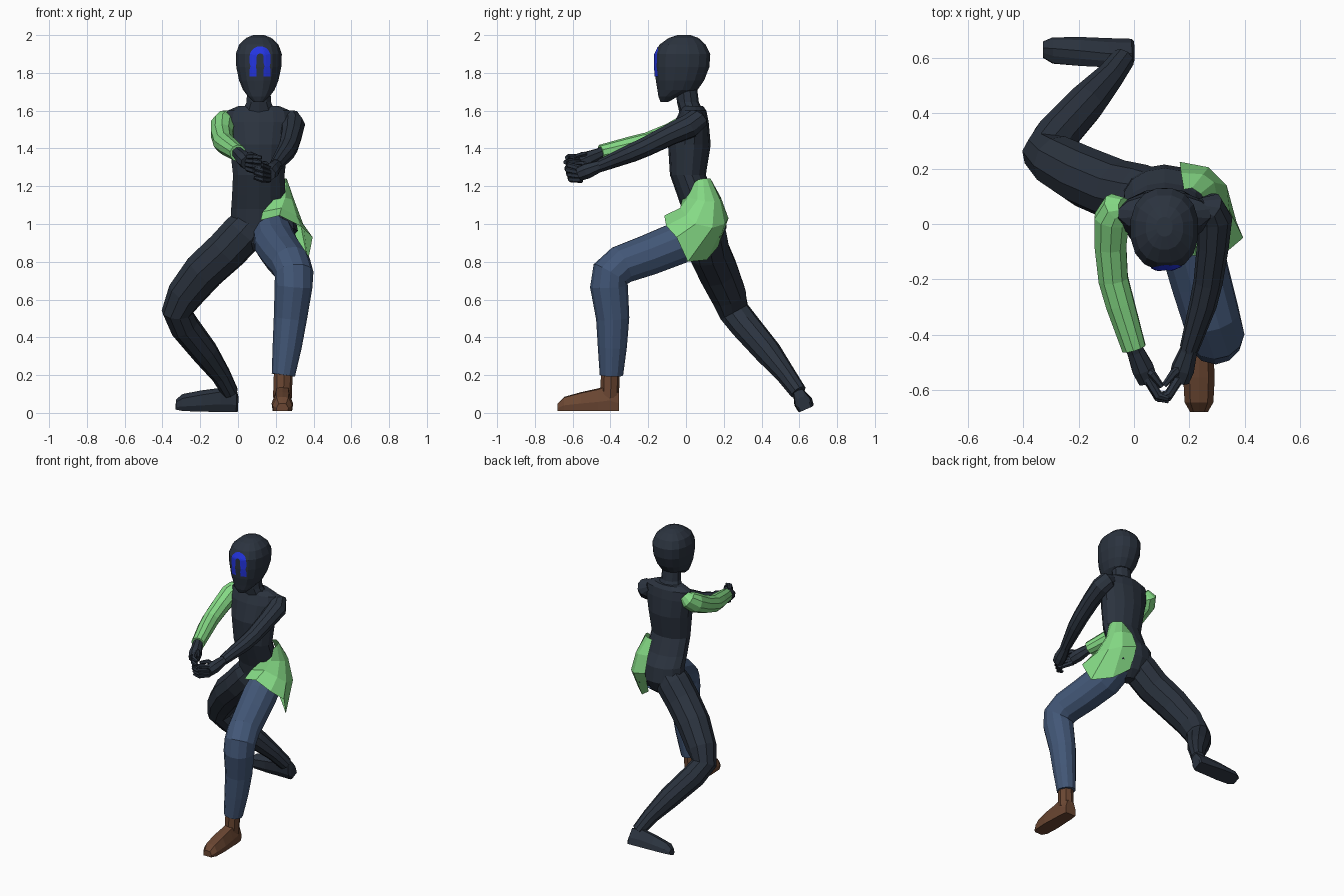
import bpy, bmesh, math
from mathutils import Vector as V
from mathutils.bvhtree import BVHTree


def material(name, rgb):
    m = bpy.data.materials.new(name)
    m.diffuse_color = (*rgb, 1)
    return m


DARK = material("dark navy", (0.024, 0.033, 0.049))
GREEN = material("light green", (0.235, 0.70, 0.235))
DENIM = material("denim blue", (0.055, 0.095, 0.185))
BROWN = material("brown leather", (0.145, 0.062, 0.032))
BLUE = material("bright blue", (0.017, 0.035, 0.75))


def loft(name, rings, mat, closed=True, caps=True):
    """Skin a list of equal-length point rings."""
    bm = bmesh.new()
    rows = [[bm.verts.new(p) for p in ring] for ring in rings]
    n = len(rows[0])
    for a, b in zip(rows, rows[1:]):
        for i in range(n if closed else n - 1):
            j = (i + 1) % n
            bm.faces.new((a[i], a[j], b[j], b[i]))
    if caps:
        bm.faces.new(rows[0])
        bm.faces.new(rows[-1])
    bmesh.ops.recalc_face_normals(bm, faces=bm.faces)
    mesh = bpy.data.meshes.new(name)
    bm.to_mesh(mesh)
    bm.free()
    mesh.materials.append(mat)
    ob = bpy.data.objects.new(name, mesh)
    bpy.context.collection.objects.link(ob)
    return ob


def tube(name, path, mat, sides=10):
    """Limb through (x, y, z, radius) stations."""
    pts = [V(p[:3]) for p in path]
    side, rings = V((0.9, 0.1, 0.3)), []
    for i, p in enumerate(pts):
        t = (pts[min(i + 1, len(pts) - 1)] - pts[max(i - 1, 0)]).normalized()
        side = (side - t * side.dot(t)).normalized()
        up = t.cross(side)
        angles = [math.tau * k / sides for k in range(sides)]
        rings.append([p + path[i][3] * (side * math.cos(a) + up * math.sin(a)) for a in angles])
    return loft(name, rings, mat)


def stack(name, sections, mat, sides=14, power=1.0):
    """Horizontal oval sections: z, centre y, half width, half depth."""
    def s(v):
        return math.copysign(abs(v) ** power, v)
    rings = []
    for z, cy, rx, ry in sections:
        angles = [math.tau * (k + 0.5) / sides for k in range(sides)]
        rings.append([(0.11 + rx * s(math.cos(a)), cy + ry * s(math.sin(a)), z) for a in angles])
    return loft(name, rings, mat)


def foot(name, origin, fwd, side, mat, sections):
    """Foot sections: distance forward, height, half width."""
    o, f, w = V(origin), V(fwd).normalized(), V(side).normalized()
    up = w.cross(f)
    up = up if up.z > 0 else -up
    shape = [(-0.9, 0), (0.9, 0), (1, 0.4), (0.6, 0.95), (0, 1), (-0.6, 0.95), (-1, 0.4)]
    loft(name, [[o + f * d + w * hw * a + up * h * b for a, b in shape]
                for d, h, hw in sections], mat)


# head, neck and torso
head = stack("head", [
    (1.645, -0.115, 0.025, 0.02), (1.675, -0.095, 0.058, 0.052), (1.71, -0.045, 0.085, 0.108),
    (1.76, -0.032, 0.106, 0.13), (1.83, -0.021, 0.121, 0.147), (1.90, -0.018, 0.124, 0.149),
    (1.95, -0.018, 0.106, 0.124), (1.985, -0.013, 0.068, 0.08), (2.0, -0.01, 0.03, 0.035)],
    DARK, 16, 0.88)
stack("neck", [(1.59, 0.03, 0.095, 0.065), (1.645, 0.01, 0.068, 0.058), (1.74, 0.0, 0.064, 0.056)], DARK, 10)
stack("torso", [
    (0.86, 0.08, 0.04, 0.04), (0.9, 0.09, 0.095, 0.085), (0.98, 0.105, 0.15, 0.11),
    (1.08, 0.09, 0.15, 0.112), (1.15, 0.052, 0.145, 0.098), (1.26, 0.01, 0.14, 0.095),
    (1.42, 0.018, 0.158, 0.113), (1.54, 0.03, 0.18, 0.09), (1.6, 0.038, 0.17, 0.07),
    (1.625, 0.035, 0.11, 0.055)], DARK)

# left buttock under the skirt
tube("left_hip", [(0.15, 0.1, 1.1, 0.06), (0.2, 0.1, 1.03, 0.105), (0.21, 0.08, 0.95, 0.108)], DARK)

# face marking: arch strip laid onto the front of the head
tree = BVHTree.FromPolygons([v.co for v in head.data.vertices],
                            [p.vertices for p in head.data.polygons])


def on_face(x, z):
    hit = tree.ray_cast(V((x, -1, z)), V((0, 1, 0)))[0]
    return (x, hit.y - 0.004, z)


centre = [(-0.037, z) for z in (1.78, 1.815, 1.835, 1.855, 1.885)]
centre += [(-0.037 * math.cos(a), 1.885 + 0.037 * math.sin(a))
           for a in [math.pi * k / 10 for k in range(1, 10)]]
centre += [(-x, z) for x, z in centre[4::-1]]
strip = []
for i, (x, z) in enumerate(centre):
    if z > 1.885:
        d = V((x, z - 1.885)).normalized()
    else:
        d = V((math.copysign(1, x), 0))
    wide = 0.014 if abs(z - 1.835) < 0.01 else 0.019
    strip.append([on_face(0.117 + x + d.x * wide * k, z + d.y * wide * k) for k in (-1, -0.3, 0.3, 1)])
loft("face_marking", strip, BLUE, closed=False, caps=False)

# arms
tube("right_sleeve", [
    (-0.035, 0.06, 1.575, 0.035), (-0.06, 0.06, 1.555, 0.058), (-0.08, 0.02, 1.525, 0.066),
    (-0.085, -0.08, 1.475, 0.06), (-0.075, -0.2, 1.43, 0.056), (-0.05, -0.29, 1.41, 0.054),
    (0.0, -0.45, 1.375, 0.045)], GREEN)
tube("left_arm", [
    (0.24, 0.06, 1.57, 0.035), (0.27, 0.06, 1.555, 0.06), (0.29, 0.02, 1.52, 0.066),
    (0.285, -0.08, 1.475, 0.058), (0.268, -0.21, 1.41, 0.053), (0.25, -0.29, 1.375, 0.05),
    (0.2, -0.45, 1.31, 0.035)], DARK)


def hand(label, wrist, knuckle, tip):
    w, k, t = V(wrist), V(knuckle), V(tip)
    tube(label + "_palm", [(*(w + (w - k) * 0.3), 0.034), (*w, 0.033),
                           (*w.lerp(k, 0.6), 0.043), (*k, 0.038)], DARK, 8)
    for i in range(4):
        off = V((0, 0.008 * abs(i - 1), 0.036 - 0.025 * i))
        mid = k.lerp(t, 0.5) + V((0, -0.028, 0)) + off
        tube(f"{label}_finger_{i + 1}", [(*(k + off * 0.8), 0.017), (*mid, 0.015),
                                         (*(t + off), 0.01)], DARK, 6)
    a = w.lerp(k, 0.5)
    tube(label + "_thumb", [(*a, 0.018), (*(a.lerp(t, 0.4) + V((0, 0.02, 0.035))), 0.015),
                            (*(a.lerp(t, 0.75) + V((0, 0.02, 0.035))), 0.01)], DARK, 6)


hand("right_hand", (0.005, -0.46, 1.37), (0.05, -0.565, 1.325), (0.125, -0.64, 1.315))
hand("left_hand", (0.197, -0.46, 1.305), (0.163, -0.565, 1.265), (0.085, -0.635, 1.285))

# trailing right leg
tube("right_leg", [
    (0.1, 0.1, 1.04, 0.09), (0.03, 0.1, 0.955, 0.115), (-0.06, 0.12, 0.86, 0.113),
    (-0.18, 0.17, 0.75, 0.11), (-0.28, 0.225, 0.625, 0.098), (-0.322, 0.255, 0.535, 0.083),
    (-0.285, 0.315, 0.46, 0.08), (-0.175, 0.435, 0.32, 0.072), (-0.09, 0.53, 0.2, 0.053),
    (-0.042, 0.595, 0.11, 0.045)], DARK)
foot("right_foot", (-0.045, 0.635, 0.02), (-1, 0, 0.03), (0, 0.916, 0.4), DARK, [
    (-0.045, 0.07, 0.032), (-0.035, 0.11, 0.042), (0.05, 0.115, 0.045), (0.15, 0.095, 0.05),
    (0.25, 0.07, 0.048), (0.285, 0.04, 0.03)])

# forward left leg with trousers and shoe
tube("left_trouser_leg", [
    (0.18, 0.08, 0.97, 0.105), (0.2, -0.05, 0.895, 0.115), (0.24, -0.2, 0.835, 0.111),
    (0.28, -0.34, 0.785, 0.106), (0.297, -0.4, 0.735, 0.103), (0.294, -0.408, 0.67, 0.1),
    (0.277, -0.388, 0.5, 0.088), (0.26, -0.39, 0.35, 0.077), (0.24, -0.395, 0.2, 0.062)], DENIM, 12)
tube("left_shoe_ankle", [(0.24, -0.4, 0.22, 0.05), (0.235, -0.405, 0.08, 0.05)], BROWN, 8)
foot("left_shoe", (0.235, -0.405, 0.01), (0, -1, 0), (1, 0, 0), BROWN, [
    (-0.05, 0.1, 0.042), (0.0, 0.14, 0.05), (0.06, 0.12, 0.052), (0.15, 0.1, 0.057),
    (0.24, 0.075, 0.052), (0.275, 0.04, 0.032)])

# flared hip skirt: rows from waist to hem, each from inner front round to inner back
skirt = [
    [(.235, .03, 1.2), (.255, .05, 1.225), (.26, .065, 1.235), (.255, .09, 1.24),
     (.24, .11, 1.24), (.21, .13, 1.24), (.18, .125, 1.23)],
    [(.19, -.02, 1.13), (.25, .01, 1.14), (.285, .06, 1.13), (.3, .10, 1.12),
     (.29, .15, 1.12), (.25, .18, 1.13), (.17, .185, 1.14)],
    [(.13, -.035, 1.065), (.23, -.03, 1.085), (.31, .0, 1.045), (.345, .05, 1.0),
     (.335, .14, .98), (.27, .205, 1.0), (.165, .225, 1.03)],
    [(.12, -.10, 1.02), (.22, -.115, 1.045), (.33, -.105, .99), (.395, -.05, .93),
     (.37, .01, .80), (.27, .11, .81), (.175, .17, .88)]]
loft("hip_skirt", skirt, GREEN, closed=False, caps=False)
